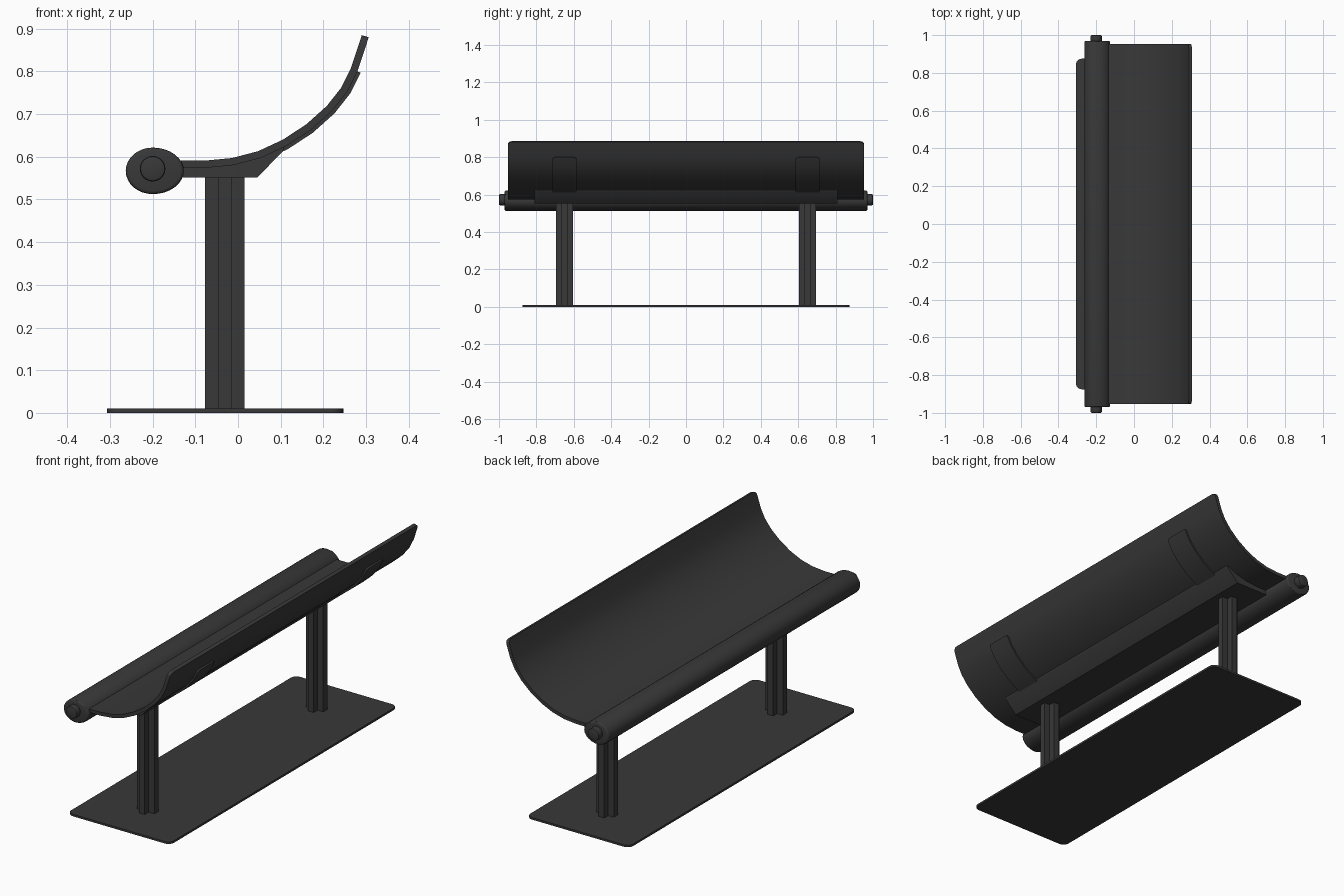
import bpy, bmesh, math
from mathutils import Vector

if "Cube" in bpy.data.objects:
    bpy.data.objects.remove(bpy.data.objects["Cube"])

dark = bpy.data.materials.new("dark_metal")
dark.diffuse_color = (0.04, 0.04, 0.04, 1)
dark.use_nodes = True
dark.node_tree.nodes["Principled BSDF"].inputs["Base Color"].default_value = dark.diffuse_color


def prism(name, pts, a, b, axis="y", pick=None, offset=0.0, segs=4):
    """Extrude a 2D outline from a to b along an axis; bevel edges chosen by pick."""
    place = (lambda p, d: (p[0], d, p[1])) if axis == "y" else (lambda p, d: (p[0], p[1], d))
    bm = bmesh.new()
    lo = [bm.verts.new(place(p, a)) for p in pts]
    hi = [bm.verts.new(place(p, b)) for p in pts]
    n = len(pts)
    bm.faces.new(lo)
    bm.faces.new(hi[::-1])
    for i in range(n):
        j = (i + 1) % n
        bm.faces.new((lo[i], hi[i], hi[j], lo[j]))
    bmesh.ops.recalc_face_normals(bm, faces=bm.faces)
    if pick:
        edges = [e for e in bm.edges if pick(e.verts[0].co, e.verts[1].co)]
        bmesh.ops.bevel(bm, geom=edges, offset=offset, segments=segs, profile=0.5, affect="EDGES")
    me = bpy.data.meshes.new(name)
    bm.to_mesh(me)
    bm.free()
    me.materials.append(dark)
    ob = bpy.data.objects.new(name, me)
    bpy.context.collection.objects.link(ob)
    bpy.ops.object.select_all(action="DESELECT")
    ob.select_set(True)
    bpy.context.view_layer.objects.active = ob
    bpy.ops.object.shade_smooth_by_angle(angle=math.radians(30))
    return ob


# Seat curve (x, z), upper surface from the front roll to the top of the back
CURVE = [Vector(p) for p in [
    (-0.15, 0.591), (-0.077, 0.591), (-0.014, 0.597), (0.047, 0.613), (0.105, 0.640),
    (0.160, 0.676), (0.208, 0.719), (0.242, 0.762), (0.264, 0.806), (0.290, 0.885)]]


def below(t):
    """Seat curve shifted by t towards its underside."""
    out = []
    for i, p in enumerate(CURVE):
        d = (CURVE[min(i + 1, len(CURVE) - 1)] - CURVE[max(i - 1, 0)]).normalized()
        out.append(p + Vector((d.y, -d.x)) * t)
    return out


def ellipse(cx, cz, left, right, h, n):
    pts = []
    for i in range(n):
        c, s = math.cos(math.tau * i / n), math.sin(math.tau * i / n)
        pts.append((cx + (right if c > 0 else left) * c, cz + h * s))
    return pts


def flat_in_y(u, v):
    return abs(u.y - v.y) < 1e-6


# Ground plate with rounded corners
prism("base_plate", [(-0.307, -0.875), (0.247, -0.875), (0.247, 0.875), (-0.307, 0.875)],
      0, 0.01, "z", lambda u, v: abs(u.z - v.z) > 0.005, 0.03, 5)

# Seat shell with rounded upper corners
prism("seat_shell", CURVE + below(0.017)[::-1], -0.953, 0.953, "y",
      lambda u, v: flat_in_y(u, v) and min(u.z, v.z) > 0.87, 0.02)

# Long support beam under the seat
prism("support_beam", [(-0.14, 0.551), (0.045, 0.551), (0.104, 0.612)] + below(0.012)[4:0:-1]
      + [(-0.14, 0.579)], -0.81, 0.81)

# Rolled front edge and its end caps
prism("front_roll", ellipse(-0.2, 0.567, 0.063, 0.073, 0.0545, 32), -0.97, 0.97, "y",
      flat_in_y, 0.008, 3)
for side, name in ((-1, "left"), (1, "right")):
    ya, yb = sorted((side * 0.96, side * 1.0))
    prism("roll_cap_" + name, ellipse(-0.2, 0.572, 0.03, 0.03, 0.03, 24), ya, yb, "y",
          flat_in_y, 0.006, 2)

# Cross-shaped posts and back straps
R, W, CX = 0.046, 0.0155, -0.031
PLUS = [(R, -W), (R, W), (W, W), (W, R), (-W, R), (-W, W),
        (-R, W), (-R, -W), (-W, -W), (-W, -R), (W, -R), (W, -W)]
for y, name in ((-0.65, "left"), (0.65, "right")):
    prism("post_" + name, [(CX + px, y + py) for px, py in PLUS], 0, 0.553, "z")
    prism("back_strap_" + name, below(0.012)[3:9] + below(0.025)[3:9][::-1],
          y - 0.064, y + 0.064, "y",
          lambda u, v: flat_in_y(u, v) and min(u.z, v.z) > 0.78, 0.012, 3)
